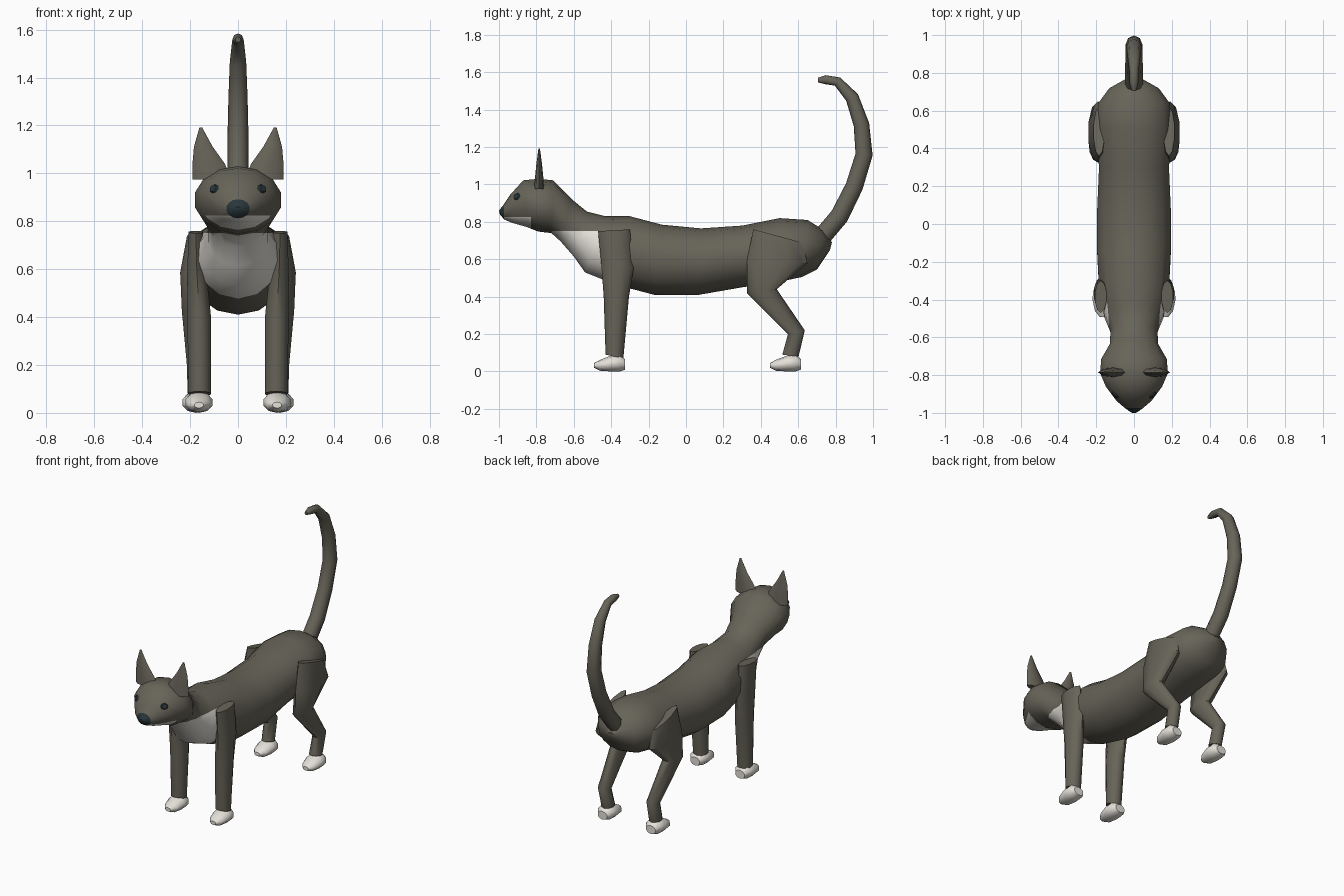
import bpy, bmesh, math
from mathutils import Vector

if "Cube" in bpy.data.objects:
    bpy.data.objects.remove(bpy.data.objects["Cube"])


def mat(name, col):
    m = bpy.data.materials.new(name)
    m.diffuse_color = (*col, 1)
    m.use_nodes = True
    m.node_tree.nodes["Principled BSDF"].inputs["Base Color"].default_value = m.diffuse_color
    return m


FUR = mat("dark_fur", (0.135, 0.127, 0.098))
WHITE = mat("white_fur", (0.78, 0.75, 0.69))
DARK = mat("nose_and_eyes", (0.022, 0.037, 0.043))


def finish(name, bm, mats, mirror=False, angle=45):
    bmesh.ops.recalc_face_normals(bm, faces=bm.faces)
    me = bpy.data.meshes.new(name)
    bm.to_mesh(me)
    bm.free()
    ob = bpy.data.objects.new(name, me)
    bpy.context.collection.objects.link(ob)
    for m in mats:
        me.materials.append(m)
    bpy.ops.object.select_all(action='DESELECT')
    bpy.context.view_layer.objects.active = ob
    ob.select_set(True)
    bpy.ops.object.shade_smooth_by_angle(angle=math.radians(angle))
    if mirror:
        ob.modifiers.new("Mirror", 'MIRROR').use_mirror_merge = False
    return ob


def loft(rings, sides):
    """Rings: (y1, z1, y2, z2, half width, centre x), an ellipse from point 1 to point 2."""
    bm = bmesh.new()
    loops = []
    for y1, z1, y2, z2, w, cx in rings:
        loop = []
        for i in range(sides):
            a = 2 * math.pi * i / sides
            t = (1 - math.cos(a)) / 2
            loop.append(bm.verts.new((cx + w * math.sin(a), y1 + (y2 - y1) * t, z1 + (z2 - z1) * t)))
        loops.append(loop)
    for a, b in zip(loops, loops[1:]):
        for i in range(sides):
            j = (i + 1) % sides
            bm.faces.new((a[i], a[j], b[j], b[i]))
    bm.faces.new(loops[0])
    bm.faces.new(loops[-1])
    return bm


def cut(bm, co, no, test):
    """Slice only the faces whose centre passes the test."""
    faces = [f for f in bm.faces if test(f.calc_center_median())]
    geom = list({v for f in faces for v in f.verts}) + list({e for f in faces for e in f.edges}) + faces
    bmesh.ops.bisect_plane(bm, geom=geom, plane_co=co, plane_no=no)


# Head, neck and trunk in one skin
trunk = [
    (-1.0, 0.86, -0.995, 0.84, 0.015), (-0.975, 0.892, -0.972, 0.812, 0.05),
    (-0.94, 0.945, -0.93, 0.795, 0.095), (-0.87, 1.022, -0.85, 0.772, 0.152),
    (-0.79, 1.03, -0.79, 0.748, 0.184), (-0.71, 1.022, -0.72, 0.74, 0.178),
    (-0.61, 0.92, -0.67, 0.695, 0.13), (-0.53, 0.855, -0.6, 0.615, 0.128),
    (-0.43, 0.83, -0.54, 0.53, 0.16), (-0.3, 0.83, -0.38, 0.465, 0.19),
    (-0.13, 0.785, -0.17, 0.41, 0.2), (0.08, 0.765, 0.07, 0.41, 0.2),
    (0.3, 0.78, 0.3, 0.45, 0.19), (0.5, 0.82, 0.5, 0.48, 0.205),
    (0.65, 0.81, 0.62, 0.505, 0.195), (0.73, 0.76, 0.7, 0.545, 0.135),
    (0.78, 0.69, 0.77, 0.65, 0.03)]
bm = loft([(*r, 0) for r in trunk], 14)

# Cut the edges of the white chin and chest, then colour by position
cut(bm, (0, 0, 0.825), (0, 0, 1), lambda c: -0.97 < c.y < -0.8)
cut(bm, (0, -0.83, 0), (0, 1, 0), lambda c: -0.92 < c.y < -0.75 and c.z < 0.825)
cut(bm, (0, 0, 0.75), (0, 0, 1), lambda c: -0.72 < c.y < -0.35)
cut(bm, (0, -0.41, 0), (0, 1, 0), lambda c: -0.52 < c.y < -0.3 and c.z < 0.75)
for f in bm.faces:
    c = f.calc_center_median()
    if c.y < -0.972:
        f.material_index = 2
    elif (c.y < -0.83 and c.z < 0.825) or (-0.715 < c.y < -0.41 and c.z < 0.75):
        f.material_index = 1
body = finish("body", bm, [FUR, WHITE, DARK])

# Eyes: thin plates laid on the face
hit, pos, nor, _ = body.ray_cast(Vector((0.1, -2, 0.935)), Vector((0, 1, 0)))
bm = bmesh.new()
bmesh.ops.create_cone(bm, cap_ends=True, segments=8, radius1=0.024, radius2=0.018, depth=0.009)
bmesh.ops.scale(bm, vec=(1, 0.85, 1), verts=bm.verts)
rot = nor.to_track_quat('Z', 'Y').to_matrix()
bmesh.ops.rotate(bm, matrix=rot, verts=bm.verts)
bmesh.ops.translate(bm, vec=pos + nor * 0.003, verts=bm.verts)
finish("eyes", bm, [DARK], True)

# Ears: tapering lens sections (left x, right x, z, half depth)
bm = loft([(-0.785 - d, z, -0.785 + d, z, (b - a) / 2, (a + b) / 2) for a, b, z, d in (
    (0.025, 0.19, 0.975, 0.026), (0.055, 0.19, 1.04, 0.022),
    (0.105, 0.184, 1.11, 0.015), (0.15, 0.161, 1.192, 0.004))], 8)
finish("ears", bm, [FUR], True)

# Legs
finish("front_legs", loft([
    (-0.47, 0.75, -0.3, 0.76, 0.032, 0.176), (-0.455, 0.6, -0.28, 0.55, 0.042, 0.172),
    (-0.44, 0.4, -0.305, 0.4, 0.052, 0.162), (-0.43, 0.09, -0.335, 0.07, 0.049, 0.16)], 10),
    [FUR], True)
finish("hind_legs", loft([
    (0.36, 0.76, 0.62, 0.69, 0.03, 0.185), (0.325, 0.59, 0.65, 0.58, 0.054, 0.19),
    (0.325, 0.42, 0.485, 0.44, 0.05, 0.187), (0.545, 0.2, 0.635, 0.22, 0.04, 0.176),
    (0.515, 0.09, 0.602, 0.08, 0.04, 0.172)], 10), [FUR], True)

# Paws
for name, dy, cx in (("front_paws", 0, 0.163), ("hind_paws", 0.94, 0.175)):
    finish(name, loft([(y + dy, zt, y + dy, zb, w, cx) for y, zt, zb, w in (
        (-0.492, 0.045, 0.02, 0.02), (-0.46, 0.062, 0.004, 0.046), (-0.4, 0.085, 0, 0.06),
        (-0.355, 0.092, 0, 0.056), (-0.325, 0.065, 0.01, 0.035))], 10), [WHITE], True)

# Tail: sections square to its path (y, z, radius)
path = [(0.71, 0.7, 0.05), (0.82, 0.83, 0.05), (0.90, 0.99, 0.047), (0.952, 1.16, 0.046),
        (0.938, 1.32, 0.042), (0.888, 1.465, 0.036), (0.81, 1.55, 0.026), (0.745, 1.56, 0.024),
        (0.705, 1.558, 0.012)]
rings = []
for i, (y, z, r) in enumerate(path):
    a, b = path[max(i - 1, 0)], path[min(i + 1, len(path) - 1)]
    d = Vector((b[0] - a[0], b[1] - a[1])).normalized() * r
    rings.append((y - d.y, z + d.x, y + d.y, z - d.x, r * 0.95, 0))
finish("tail", loft(rings, 8), [FUR], angle=60)
